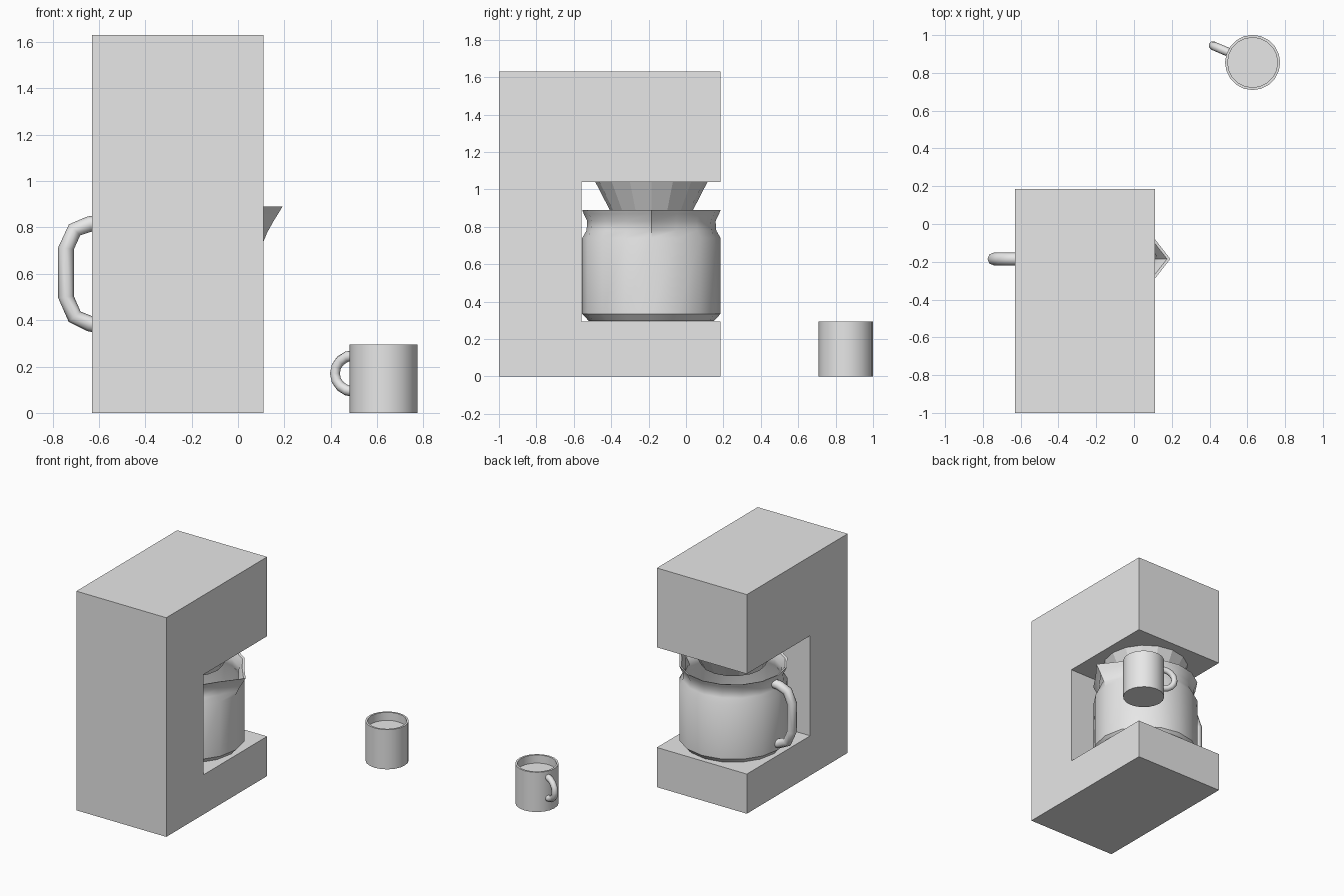
import bpy, bmesh, math
from mathutils import Vector

cube = bpy.data.objects.get("Cube")
if cube:
    bpy.data.objects.remove(cube, do_unlink=True)

grey = bpy.data.materials.new("plain grey")
grey.use_nodes = True
grey.diffuse_color = (0.8, 0.8, 0.8, 1)
grey.node_tree.nodes["Principled BSDF"].inputs["Base Color"].default_value = (0.8, 0.8, 0.8, 1)


def finish(name, bm, smooth=True, angle=32):
    bmesh.ops.recalc_face_normals(bm, faces=bm.faces)
    mesh = bpy.data.meshes.new(name)
    bm.to_mesh(mesh)
    bm.free()
    mesh.materials.append(grey)
    obj = bpy.data.objects.new(name, mesh)
    bpy.context.collection.objects.link(obj)
    if smooth:
        bpy.ops.object.select_all(action="DESELECT")
        obj.select_set(True)
        bpy.context.view_layer.objects.active = obj
        bpy.ops.object.shade_smooth_by_angle(angle=math.radians(angle))
    return obj


def lathe(name, profile, centre, sides, smooth=True, spout=None):
    """Rings of (radius, z), capped at both ends; spout maps a ring to the pull on its +x vertex."""
    bm = bmesh.new()
    rings = []
    for n, (r, z) in enumerate(profile):
        ring = []
        for i in range(sides):
            a = math.tau * i / sides
            reach = r + (spout.get(n, 0) if spout and i == 0 else 0)
            ring.append(bm.verts.new((centre[0] + reach * math.cos(a),
                                      centre[1] + reach * math.sin(a), z)))
        rings.append(ring)
    for low, high in zip(rings, rings[1:]):
        for i in range(sides):
            j = (i + 1) % sides
            bm.faces.new((low[i], low[j], high[j], high[i]))
    bm.faces.new(rings[0][::-1])
    bm.faces.new(rings[-1])
    return finish(name, bm, smooth)


def tube(name, path, centre, heading, radius, sides=8):
    """Sweep a round section along (distance, z) points in a vertical plane."""
    out = Vector((math.cos(heading), math.sin(heading), 0))
    side = Vector((-out.y, out.x, 0))
    base = Vector((centre[0], centre[1], 0))
    pts = [base + out * d + Vector((0, 0, z)) for d, z in path]
    bm = bmesh.new()
    rings = []
    for k, p in enumerate(pts):
        tangent = (pts[min(k + 1, len(pts) - 1)] - pts[max(k - 1, 0)]).normalized()
        normal = tangent.cross(side)
        rings.append([bm.verts.new(p + radius * (math.cos(math.tau * i / sides) * normal
                                                 + math.sin(math.tau * i / sides) * side))
                      for i in range(sides)])
    for a, b in zip(rings, rings[1:]):
        for i in range(sides):
            j = (i + 1) % sides
            bm.faces.new((a[i], a[j], b[j], b[i]))
    bm.faces.new(rings[0][::-1])
    bm.faces.new(rings[-1])
    return finish(name, bm, angle=50)


# Machine body: C-shaped side profile extruded across the width
outline = [(-1, 0), (0.185, 0), (0.185, 0.295), (-0.56, 0.295),
           (-0.56, 1.04), (0.185, 1.04), (0.185, 1.63), (-1, 1.63)]
bm = bmesh.new()
face = bm.faces.new([bm.verts.new((-0.63, y, z)) for y, z in outline])
moved = bmesh.ops.extrude_face_region(bm, geom=[face])["geom"]
bmesh.ops.translate(bm, vec=(0.74, 0, 0),
                    verts=[v for v in moved if isinstance(v, bmesh.types.BMVert)])
finish("machine_body", bm, smooth=False)

# Filter cone hanging under the upper block
pot = (-0.26, -0.185)
lathe("filter_cone", [(0.22, 0.885), (0.3, 1.04)], pot, 16, smooth=False)

# Glass pot: outer wall, lip with pulled spout, inner wall and floor
pot_profile = [(0.335, 0.297), (0.37, 0.335), (0.37, 0.74), (0.347, 0.78), (0.343, 0.83),
               (0.362, 0.87), (0.37, 0.89),
               (0.355, 0.885), (0.33, 0.83), (0.333, 0.78), (0.355, 0.735), (0.355, 0.33)]
pulls = {3: 0.04, 4: 0.072, 5: 0.078, 6: 0.082, 7: 0.08, 8: 0.06, 9: 0.03}
lathe("coffee_pot", pot_profile, pot, 16, spout=pulls)

# Pot handle
tube("pot_handle", [(0.335, 0.82), (0.38, 0.815), (0.445, 0.79), (0.482, 0.71), (0.482, 0.5),
                    (0.445, 0.415), (0.38, 0.385), (0.35, 0.38)], pot, math.pi, 0.034)

# Mug with a sunken drink surface, and its ring handle
mug = (0.628, 0.855)
lathe("mug", [(0.146, 0), (0.146, 0.295), (0.132, 0.295), (0.132, 0.235)], mug, 20)
loop = [(0.14 + 0.088 * math.sin(math.pi * k / 8), 0.17 + 0.078 * math.cos(math.pi * k / 8))
        for k in range(9)]
tube("mug_handle", loop, mug, math.radians(157), 0.023)
